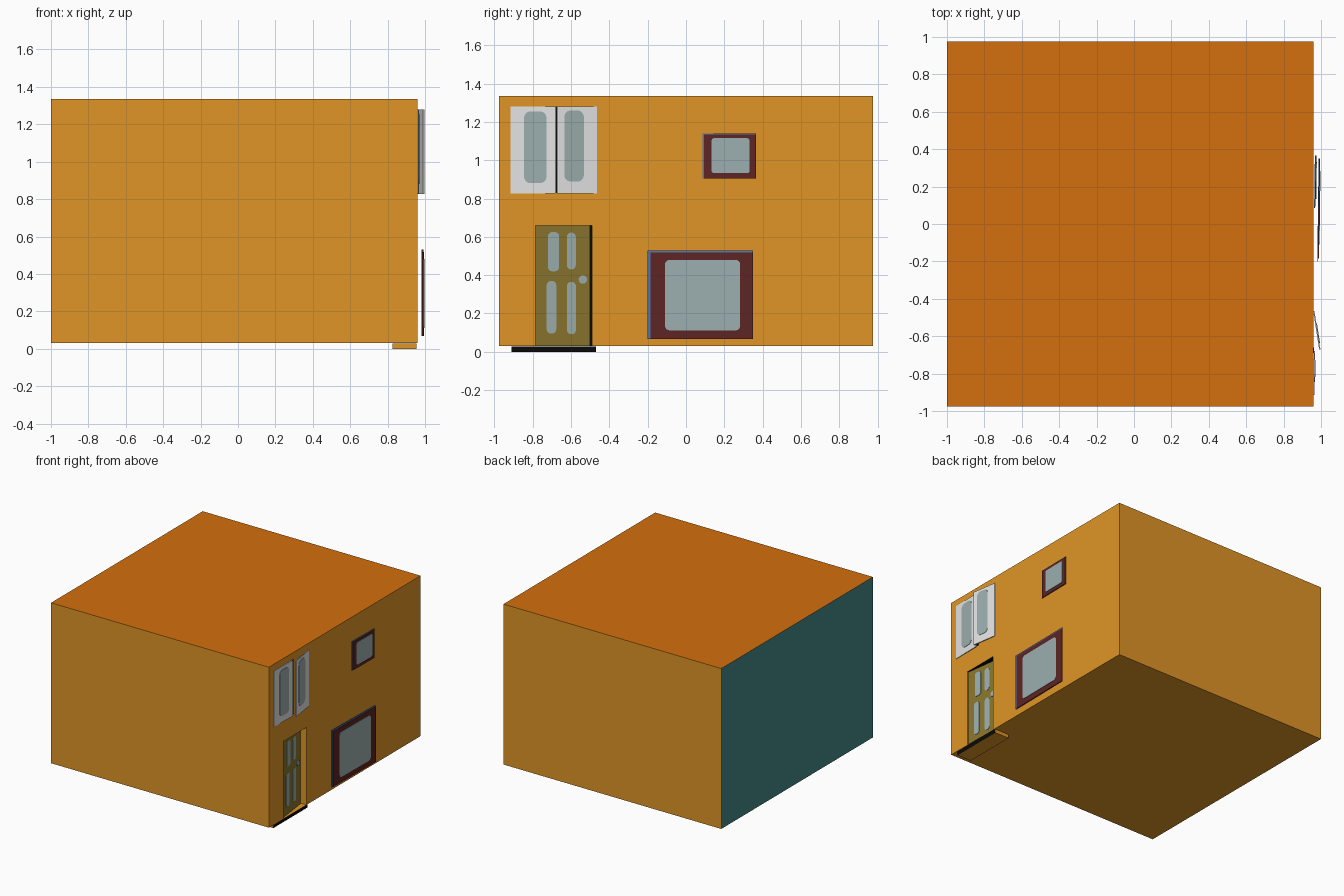
import bpy, bmesh, math

if "Cube" in bpy.data.objects:
    bpy.data.objects.remove(bpy.data.objects["Cube"])


def material(name, r, g, b):
    lin = [((c / 255 + 0.055) / 1.055) ** 2.4 if c > 10 else c / 255 / 12.92 for c in (r, g, b)]
    m = bpy.data.materials.new(name)
    m.diffuse_color = (*lin, 1)
    m.use_nodes = True
    m.node_tree.nodes["Principled BSDF"].inputs["Base Color"].default_value = m.diffuse_color
    return m


WALL = material("wall_ochre", 224, 149, 38)
ROOF = material("roof_orange", 212, 112, 14)
TEAL = material("teal", 70, 136, 136)
BLACK = material("black", 10, 10, 10)
WHITE = material("shutter_white", 228, 228, 228)
GLASS = material("glass_grey", 156, 174, 174)
RED = material("frame_maroon", 94, 36, 36)
OLIVE = material("door_olive", 137, 117, 45)
BLUE = material("trim_blue", 84, 120, 172)


def finish(name, bm, mats):
    me = bpy.data.meshes.new(name)
    bm.to_mesh(me)
    bm.free()
    for m in mats:
        me.materials.append(m)
    ob = bpy.data.objects.new(name, me)
    bpy.context.collection.objects.link(ob)
    return ob


def line(ya, xa, yb, xb):
    """Surface position x along a slightly turned panel."""
    return lambda y: xa + (xb - xa) * (y - ya) / (yb - ya)


def plate(name, y0, y1, z0, z1, surf, t, mat, r=0.0, lift=0.0):
    """Thin upright plate facing +x, with optional rounded corners."""
    pts = []
    corners = [(y1 - r, z1 - r, 0), (y0 + r, z1 - r, 90), (y0 + r, z0 + r, 180), (y1 - r, z0 + r, 270)]
    for cy, cz, a0 in corners:
        for k in range(7 if r else 1):
            a = math.radians(a0 + 15 * k)
            pts.append((cy + r * math.cos(a), cz + r * math.sin(a)))
    bm = bmesh.new()
    front = [bm.verts.new((surf(y) + lift, y, z)) for y, z in pts]
    back = [bm.verts.new((surf(y) + lift - t, y, z)) for y, z in pts]
    bm.faces.new(front)
    bm.faces.new(back[::-1])
    for i in range(len(pts)):
        j = (i + 1) % len(pts)
        bm.faces.new((front[i], back[i], back[j], front[j]))
    bmesh.ops.remove_doubles(bm, verts=bm.verts, dist=1e-5)
    bmesh.ops.recalc_face_normals(bm, faces=bm.faces)
    return finish(name, bm, [mat])


# House body with a doorway recess in the right wall
X0, X1, Y0, Y1, Z0, Z1 = -1.0, 0.96, -0.975, 0.975, 0.03, 1.335
DY0, DY1, DZ, DX = -0.785, -0.49, 0.66, 0.83
bm = bmesh.new()


def quad(pts, mi=0):
    bm.faces.new([bm.verts.new(p) for p in pts]).material_index = mi


def wall(y0, y1, z0, z1, x, mi=0):
    quad([(x, y0, z0), (x, y1, z0), (x, y1, z1), (x, y0, z1)], mi)


quad([(X0, Y0, Z1), (X1, Y0, Z1), (X1, Y1, Z1), (X0, Y1, Z1)], 1)
quad([(X0, Y1, Z0), (X1, Y1, Z0), (X1, Y0, Z0), (X0, Y0, Z0)])
quad([(X0, Y0, Z0), (X1, Y0, Z0), (X1, Y0, Z1), (X0, Y0, Z1)])
quad([(X1, Y1, Z0), (X0, Y1, Z0), (X0, Y1, Z1), (X1, Y1, Z1)])
quad([(X0, Y1, Z0), (X0, Y0, Z0), (X0, Y0, Z1), (X0, Y1, Z1)], 2)
wall(Y0, DY0, Z0, Z1, X1)
wall(DY1, Y1, Z0, Z1, X1)
wall(DY0, DY1, DZ, Z1, X1)
# recess: back, jambs and head
wall(DY0, DY1, Z0, DZ, DX, 3)
quad([(DX, DY0, Z0), (X1, DY0, Z0), (X1, DY0, DZ), (DX, DY0, DZ)][::-1])
quad([(DX, DY1, Z0), (X1, DY1, Z0), (X1, DY1, DZ), (DX, DY1, DZ)])
quad([(DX, DY0, DZ), (X1, DY0, DZ), (X1, DY1, DZ), (DX, DY1, DZ)][::-1], 3)
bmesh.ops.remove_doubles(bm, verts=bm.verts, dist=1e-5)
finish("house_body", bm, [WALL, ROOF, TEAL, BLACK])

# Doorstep slab under the doorway, with a dark outer edge
bm = bmesh.new()
bmesh.ops.create_cube(bm, size=1)
for v in bm.verts:
    v.co = (0.89 + v.co.x * 0.13, -0.69 + v.co.y * 0.44, 0.0145 + v.co.z * 0.029)
bm.normal_update()
for f in bm.faces:
    f.material_index = 1 if f.normal.x > 0.5 else 0
finish("doorstep", bm, [WALL, BLACK])

# Door, slightly ajar, with four long panels and a knob
door = line(DY0, 0.95, -0.50, 0.912)
plate("door", DY0, -0.50, 0.03, DZ, door, 0.015, OLIVE)
panels = [(-0.72, -0.662, 0.42, 0.625), (-0.622, -0.575, 0.43, 0.622),
          (-0.727, -0.677, 0.095, 0.37), (-0.622, -0.574, 0.092, 0.365)]
for i, (a, b, c, d) in enumerate(panels):
    plate(f"door_panel_{i + 1}", a, b, c, d, door, 0.004, GLASS, 0.0225, 0.003)
plate("door_knob", -0.56, -0.516, 0.355, 0.399, door, 0.008, GLASS, 0.0219, 0.007)

# Pair of shutters; the second one stands open
shutters = [("left", -0.915, -0.68, line(-0.915, 0.964, -0.68, 0.969), (-0.845, -0.728, 0.88, 1.255)),
            ("right", -0.672, -0.465, line(-0.672, 0.997, -0.465, 0.965), (-0.635, -0.533, 0.888, 1.26))]
for side, a, b, surf, g in shutters:
    plate(f"{side}_shutter", a, b, 0.827, 1.28, surf, 0.007, WHITE)
    plate(f"{side}_shutter_glass", *g, surf, 0.004, GLASS, 0.035, 0.003)
plate("shutter_gap", -0.69, -0.66, 0.83, 1.28, lambda y: 0.9615, 0.002, BLACK)

# Framed windows: blue backing trim, maroon frame, glass
windows = [("large_window", (-0.20, 0.35, 0.068, 0.53), 0.015, (-0.11, 0.283, 0.112, 0.48),
            line(-0.20, 0.988, 0.35, 0.995), 0.025),
           ("small_window", (0.085, 0.365, 0.905, 1.14), 0.008, (0.133, 0.332, 0.932, 1.115),
            line(0.085, 0.971, 0.365, 0.975), 0.015)]
for name, (a, b, c, d), e, g, surf, r in windows:
    plate(name + "_trim", a, b, c, d, surf, 0.004, BLUE, 0, -0.004)
    plate(name + "_frame", a + e, b, c, d - e * 0.8, surf, 0.004, RED)
    plate(name + "_glass", *g, surf, 0.004, GLASS, r, 0.003)
